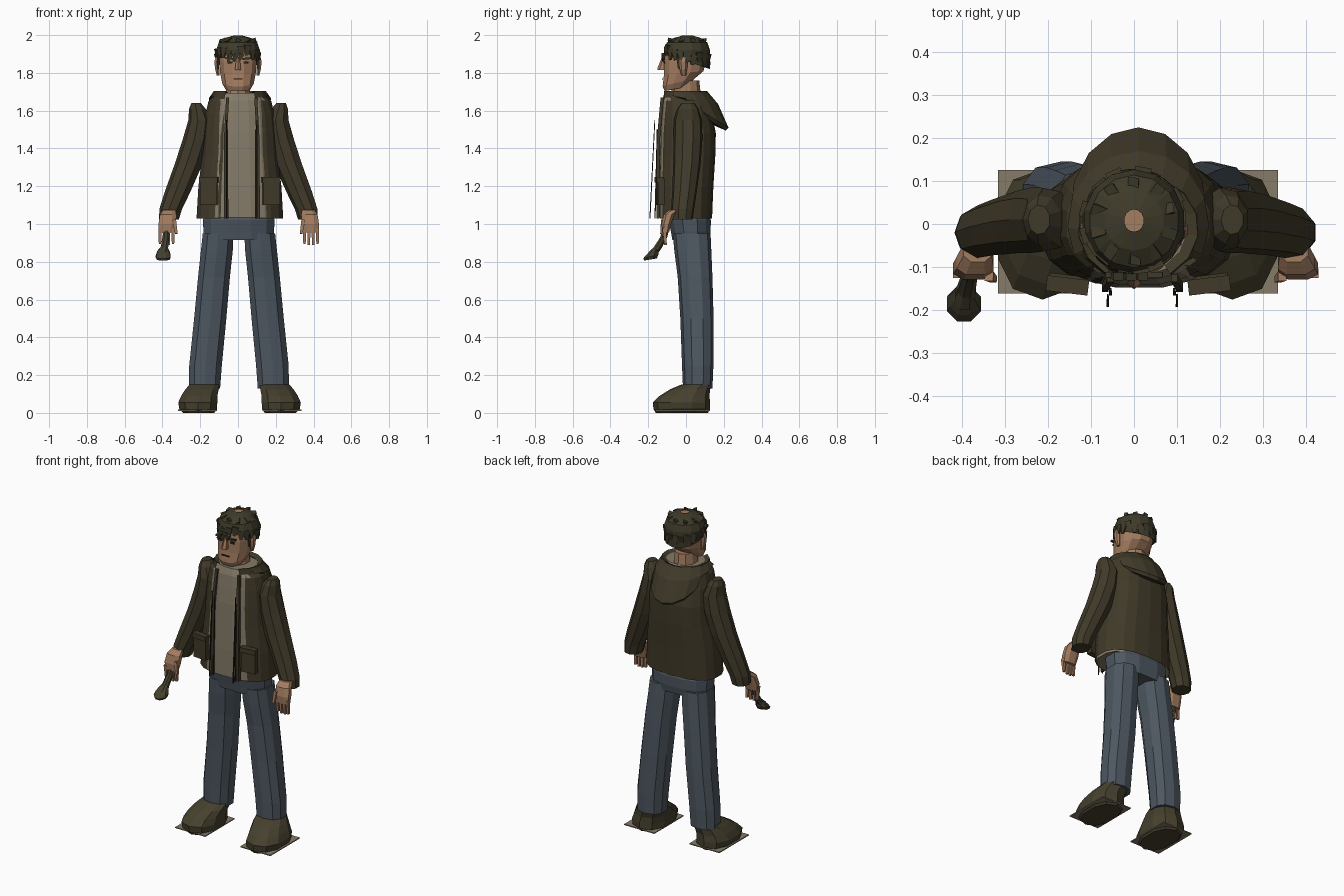
import bpy, bmesh, math, random
from mathutils import Vector, Matrix

random.seed(4)


def material(name, rgb):
    m = bpy.data.materials.new(name)
    m.diffuse_color = (*rgb, 1)
    return m


JACKET = material("jacket olive", (0.052, 0.042, 0.022))
HAIR = material("hair dark olive", (0.048, 0.043, 0.023))
SHOE = material("shoe olive", (0.060, 0.051, 0.027))
DENIM = material("slate denim", (0.075, 0.095, 0.118))
SKIN = material("skin", (0.37, 0.205, 0.118))
SHIRT = material("shirt tan", (0.235, 0.20, 0.14))
DARK = material("dark trim", (0.022, 0.018, 0.011))


def finish(name, bm, mat):
    bmesh.ops.recalc_face_normals(bm, faces=bm.faces)
    me = bpy.data.meshes.new(name)
    bm.to_mesh(me)
    bm.free()
    me.materials.append(mat)
    ob = bpy.data.objects.new(name, me)
    bpy.context.collection.objects.link(ob)
    return ob


def loft(name, rings, mat, n=10, p=1.0, arc=None, caps=True, turn=0.0):
    """Skin rings (x, y, z, rx, ry[, tilt]); tilt lifts the back. arc gives an open sheet."""
    bm = bmesh.new()
    rows = []
    for r in rings:
        x, y, z, rx, ry = r[:5]
        tilt = r[5] if len(r) > 5 else 0
        row = []
        for i in range(n):
            if arc:
                a = math.radians(arc[0] + (arc[1] - arc[0]) * i / (n - 1))
            else:
                a = 2 * math.pi * (i + 0.5) / n + turn
            c, s = math.cos(a), math.sin(a)
            row.append(bm.verts.new((x + rx * math.copysign(abs(c) ** p, c),
                                     y + ry * math.copysign(abs(s) ** p, s), z + tilt * s)))
        rows.append(row)
    for a, b in zip(rows, rows[1:]):
        for i in range(n - 1 if arc else n):
            j = (i + 1) % n
            bm.faces.new((a[i], a[j], b[j], b[i]))
    if caps and not arc:
        bm.faces.new(rows[0])
        bm.faces.new(rows[-1])
    return finish(name, bm, mat)


def box(name, loc, size, mat, rot=(0, 0, 0), taper=1.0):
    bm = bmesh.new()
    bmesh.ops.create_cube(bm, size=1)
    for v in bm.verts:
        k = taper if v.co.z < 0 else 1
        v.co = Vector((v.co.x * size[0] * k, v.co.y * size[1] * k, v.co.z * size[2]))
    ob = finish(name, bm, mat)
    ob.location, ob.rotation_euler = loc, rot
    return ob


# Head and neck
loft("neck", [(0, 0, 1.62, .075, .08), (0, 0, 1.69, .068, .078), (0, 0, 1.76, .062, .07)], SKIN)
loft("head", [(0, -.055, 1.715, .068, .06, .012), (0, -.038, 1.75, .086, .088, .022),
              (0, -.012, 1.80, .097, .108, .01), (0, -.005, 1.86, .102, .113),
              (0, 0, 1.92, .10, .108), (0, .008, 1.97, .07, .075),
              (0, .008, 1.993, .028, .028)], SKIN, n=12, p=.85)
loft("nose", [(0, -.128, 1.815, .019, .024), (0, -.124, 1.828, .017, .026),
              (0, -.115, 1.885, .009, .012)], SKIN, n=6)
box("mouth", (0, -.124, 1.768), (.05, .006, .006), DARK)
for s in (-1, 1):
    loft("ear", [(s * .105, -.012, 1.785, .008, .012), (s * .110, -.014, 1.82, .013, .02),
                 (s * .113, -.014, 1.86, .014, .024), (s * .11, -.012, 1.885, .009, .015)], SKIN, n=6)
    box("eye", (s * .042, -.116, 1.855), (.026, .008, .012), DARK)
    box("eyebrow", (s * .045, -.118, 1.876), (.045, .012, .010), HAIR, (0, -s * .1, 0))
    box("sideburn", (s * .105, -.035, 1.85), (.012, .03, .06), HAIR, taper=.5)

# Hair cap with an open crown, and loose tufts
loft("hair_cap", [(0, .008, 1.868, .10, .105, -.03), (0, .008, 1.86, .114, .120, -.04),
                  (0, .005, 1.92, .119, .122), (0, .006, 1.96, .105, .108),
                  (0, .008, 1.985, .07, .07), (0, .008, 1.998, .023, .026)],
     HAIR, n=14, caps=False)
for i in range(22):
    a = 2 * math.pi * i / 22
    z = 1.885 - .025 * math.sin(a) + random.uniform(-.012, .012)
    box("hair_tuft", (.114 * math.cos(a), .006 + .116 * math.sin(a), z), (.016, .038, .055), HAIR,
        (random.uniform(-.25, .25), random.uniform(-.25, .25), a), .45)
for i in range(10):
    a = 2 * math.pi * i / 10 + .3
    box("crown_tuft", (.082 * math.cos(a), .006 + .085 * math.sin(a), 1.967), (.038, .026, .022), HAIR,
        (random.uniform(-.5, .5), random.uniform(-.5, .5), a), .6)
for x in (-.045, -.015, .012):
    box("fringe_lock", (x, -.122, 1.88), (.026, .018, .045), HAIR, (0, .4, 0), .4)

# Torso: shirt inside an open jacket
torso = [(1.03, .232, -.145, .138), (1.2, .222, -.147, .145), (1.36, .202, -.143, .155),
         (1.48, .195, -.14, .158), (1.58, .185, -.132, .14), (1.65, .168, -.125, .12),
         (1.69, .125, -.11, .095)]
loft("shirt", [(.012, (f + b) / 2 - .012, z + .004, rx * .9, (b - f) / 2 * .94)
               for z, rx, f, b in torso], SHIRT, n=16, p=.8)
loft("jacket_body", [(.01, (f + b) / 2, z, rx, (b - f) / 2) for z, rx, f, b in torso],
     JACKET, n=17, p=.8, arc=(-69, 249))
loft("collar", [(.01, -.01, 1.62, .165, .125), (.01, -.01, 1.705, .14, .125), (.01, -.005, 1.69, .105, .10),
                (.01, -.005, 1.65, .09, .09)], JACKET, n=13, arc=(-58, 238))
loft("hood", [(.01, -.01, 1.69, .12, .10), (.01, -.01, 1.70, .14, .125),
              (.01, .0, 1.665, .165, .17, -.03), (.01, .03, 1.63, .16, .195, -.12),
              (.01, .03, 1.61, .145, .18, -.115), (.01, .0, 1.62, .12, .13, -.09)],
     JACKET, n=11, arc=(-25, 205))
for x, w in ((-.067, -1), (.106, 1)):
    loft("jacket_placket", [(x, -.148, 1.03, .011, .012), (x, -.15, 1.2, .011, .012),
                            (x, -.146, 1.45, .011, .012), (x - w * .012, -.126, 1.67, .011, .012)],
         JACKET, n=4)
    loft("zip_edge", [(x - w * .006, -.191, 1.03, .004, .004), (x - w * .006, -.165, 1.55, .003, .003)],
         DARK, n=4)
    loft("zip_inner", [(x - w * .012, -.164, 1.03, .005, .004), (x - w * .012, -.152, 1.5, .004, .004)],
         DARK, n=4)
    box("pocket", (.01 + w * .165, -.136, 1.17), (.09, .035, .14), JACKET, (0, 0, w * .12))
    box("pocket_flap", (.01 + w * .165, -.143, 1.235), (.098, .036, .03), JACKET, (0, 0, w * .12))

# Hips
loft("trouser_hips", [(.004, .025, .915, .185, .10), (.004, .025, .96, .192, .108),
                      (.004, .02, 1.02, .195, .115), (.004, .01, 1.08, .175, .10)], DENIM, n=12, p=.8)

for s in (-1, 1):
    # Sleeves
    loft("sleeve", [(s * x + .004, y, z, rx, ry) for x, y, z, rx, ry in (
        (.368, -.02, 1.025, .054, .056), (.358, -.018, 1.08, .062, .062), (.322, -.008, 1.17, .070, .066),
        (.262, .005, 1.32, .076, .074), (.222, .01, 1.45, .074, .078), (.205, .01, 1.55, .062, .075),
        (.218, .01, 1.61, .045, .058), (.225, .01, 1.64, .026, .035))], JACKET, n=9)
    # Hands
    hx = s * .378 + .004
    loft("palm", [(hx + s * .004, -.108, .955, .043, .019), (hx, -.104, 1.0, .05, .027),
                  (hx - s * .004, -.09, 1.05, .046, .03), (hx - s * .01, -.06, 1.075, .035, .03)],
         SKIN, n=8, p=.8)
    for i in range(4):
        box("finger", (hx + s * (-.03 + .023 * i), -.112, .928 + .006 * abs(i - 1.5)),
            (.018, .02, .085), SKIN, (.08, 0, 0), .7)
    box("thumb", (hx - s * .042, -.125, .985), (.02, .022, .075), SKIN, (-.1, s * .15, 0), .7)
    # Trouser legs
    loft("trouser_leg", [(s * x + .005, y, z, rx, ry) for x, y, z, rx, ry in (
        (.182, .062, .13, .086, .078), (.177, .062, .25, .09, .083), (.152, .058, .5, .089, .088),
        (.132, .048, .72, .088, .092), (.117, .036, .86, .088, .098), (.11, .03, .95, .085, .10))],
         DENIM, n=10, p=.85)
    # Shoes with a thin plate under each
    loft("shoe", [(s * x + .008, y, z, rx, ry) for x, y, z, rx, ry in (
        (.216, -.022, 0, .086, .138), (.219, -.022, .02, .104, .15), (.221, -.024, .055, .108, .152),
        (.213, -.008, .09, .10, .132), (.198, .022, .125, .092, .106), (.186, .055, .15, .082, .08))],
         SHOE, n=10, p=.85)
    box("sole_plate", (s * .223 + .009, -.018, .014), (.206, .288, .006), SHIRT)

# Object held in one hand
loft("held_handle", [(-.375, -.10, 1.0, .018, .018), (-.382, -.118, .93, .019, .02),
                     (-.39, -.15, .875, .022, .024), (-.395, -.172, .85, .03, .03)], SHOE, n=8)
loft("held_head", [(-.396, -.188, .812, .036, .036, .006), (-.396, -.186, .828, .043, .044, .012),
                   (-.395, -.178, .85, .036, .037, .016), (-.393, -.165, .868, .024, .025, .012)], SHOE, n=8)
